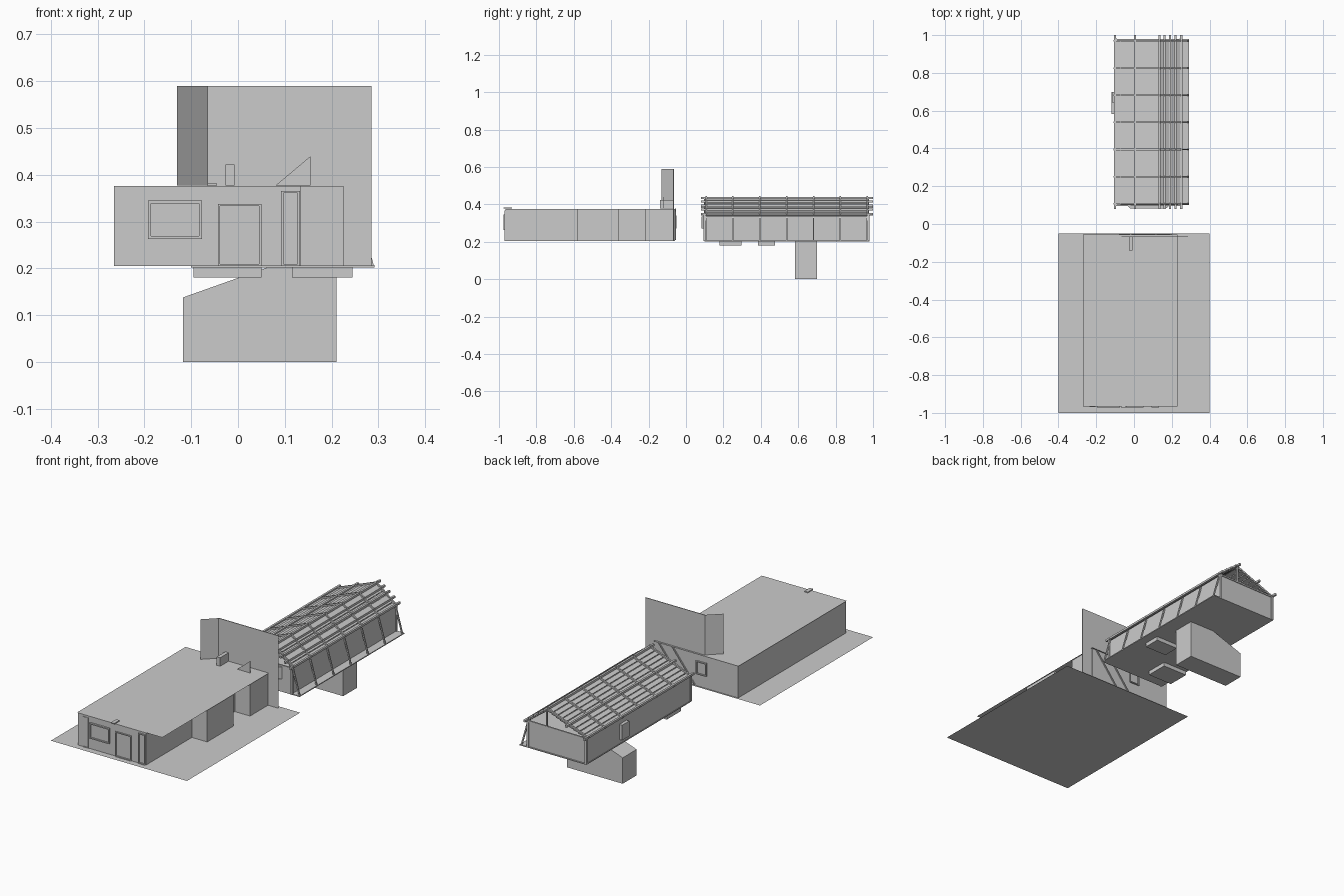
import bpy, bmesh
from mathutils import Vector

if "Cube" in bpy.data.objects:
    bpy.data.objects.remove(bpy.data.objects["Cube"])


def make(name, verts, faces):
    me = bpy.data.meshes.new(name)
    me.from_pydata([tuple(v) for v in verts], [], faces)
    bm = bmesh.new()
    bm.from_mesh(me)
    bmesh.ops.recalc_face_normals(bm, faces=bm.faces)
    bm.to_mesh(me)
    bm.free()
    ob = bpy.data.objects.new(name, me)
    bpy.context.collection.objects.link(ob)
    return ob


def prism(name, base, offset):
    # extrude a closed polygon along an offset
    n = len(base)
    verts = [Vector(p) for p in base] + [Vector(p) + Vector(offset) for p in base]
    faces = [list(range(n)), list(range(n, 2 * n))]
    faces += [[i, (i + 1) % n, n + (i + 1) % n, n + i] for i in range(n)]
    return make(name, verts, faces)


def box(name, x0, x1, y0, y1, z0, z1):
    return prism(name, [(x0, y0, z0), (x1, y0, z0), (x1, y1, z0), (x0, y1, z0)], (0, 0, z1 - z0))


def sheet(name, x0, x1, y0, y1, z):
    ob = make(name, [(x0, y0, z), (x1, y0, z), (x1, y1, z), (x0, y1, z)], [[0, 1, 2, 3]])
    if ob.data.polygons[0].normal.z < 0:
        ob.data.flip_normals()
    return ob


def beam(name, a, b, w=0.008, h=0.008):
    # rectangular bar between two points
    a, b = Vector(a), Vector(b)
    d = (b - a).normalized()
    side = d.cross(Vector((0, 0, 1))).normalized()
    up = side.cross(d)
    return prism(name, [a + side * sx * w / 2 + up * sz * h / 2
                        for sx, sz in ((-1, -1), (1, -1), (1, 1), (-1, 1))], b - a)


def frame(name, x0, x1, z0, z1, y, t=0.006, depth=0.01):
    box(name + "_left", x0, x0 + t, y - depth, y, z0, z1)
    box(name + "_right", x1 - t, x1, y - depth, y, z0, z1)
    box(name + "_top", x0, x1, y - depth, y, z1 - t, z1)
    box(name + "_bottom", x0, x1, y - depth, y, z0, z0 + t)


FLOOR, TOP = 0.205, 0.377

# front house: ground sheet, stepped walls, flat roof
sheet("ground_sheet", -0.4, 0.4, -1.0, -0.05, FLOOR)
plan = [(-0.265, -0.965), (0.135, -0.965), (0.135, -0.58), (0.225, -0.58), (0.225, -0.36),
        (0.135, -0.36), (0.135, -0.22), (0.225, -0.22), (0.225, -0.06), (-0.265, -0.06)]
prism("front_house_walls", [(x, y, FLOOR) for x, y in plan], (0, 0, TOP - 0.001 - FLOOR))
sheet("front_house_roof", -0.27, 0.23, -0.965, -0.055, TOP)

# front house: windows and doors
frame("front_window", -0.192, -0.077, 0.263, 0.345, -0.965)
box("front_window_pane", -0.187, -0.082, -0.968, -0.964, 0.268, 0.34)
frame("front_door", -0.043, 0.05, FLOOR, 0.338, -0.965, 0.005, 0.006)
frame("narrow_door", 0.092, 0.132, FLOOR, 0.366, -0.965, 0.005, 0.006)
frame("wall_panel", -0.235, -0.203, FLOOR, 0.366, -0.965, 0.003, 0.003)
box("window_awning", -0.065, -0.045, -0.975, -0.93, TOP, TOP + 0.005)
box("side_door", 0.135, 0.139, -0.32, -0.26, FLOOR, 0.335)
frame("rear_window", -0.08, -0.02, 0.27, 0.34, -0.052, 0.005, 0.008)

# tall screen wall with angled wing, and its rear braces
screen = [(-0.13, -0.13, TOP), (-0.065, -0.068, TOP), (-0.065, -0.068, 0.59), (-0.13, -0.13, 0.59)]
make("screen_wing", screen, [[0, 1, 2, 3]])
box("screen_wall", -0.065, 0.285, -0.069, -0.065, FLOOR, 0.59)
for i, x in enumerate((0.12, 0.2)):
    beam(f"screen_brace_{i}", (x, -0.057, 0.375), (x - 0.13, -0.057, 0.21), 0.006, 0.006)

# small roof fittings
box("roof_duct", -0.027, -0.007, -0.14, -0.068, TOP, 0.422)
prism("roof_gusset", [(0.08, -0.12, TOP), (0.155, -0.12, TOP), (0.155, -0.12, 0.44)], (0, 0.002, 0))

# rear lodge: floor, body and gabled roof
EAVE_L, EAVE_R, RIDGE = (-0.1, 0.338), (0.25, 0.342), (0.135, 0.428)
Y0, Y1 = 0.1, 0.975
box("lodge_floor", -0.1, 0.292, Y0, 0.98, 0.202, 0.207)
section = [(-0.098, FLOOR), (0.248, FLOOR), (0.248, 0.338), (-0.098, 0.334)]
prism("lodge_walls", [(x, Y0, z) for x, z in section], (0, Y1 - Y0, 0))


def on_slope(eave, t, lift=0.0):
    return eave[0] + (RIDGE[0] - eave[0]) * t, eave[1] + (RIDGE[1] - eave[1]) * t + lift


# overlapping roof boards on both slopes, purlins and rafters
for side, eave, boards, purlins in (("left", EAVE_L, 9, (0.0, 0.45, 1.0)),
                                    ("right", EAVE_R, 6, (0.0, 0.27, 0.52, 0.77))):
    for i in range(boards):
        xa, za = on_slope(eave, i / boards, 0.004)
        xb, zb = on_slope(eave, (i + 1) / boards, -0.001)
        prism(f"{side}_roof_board_{i}", [(xa, Y0, za), (xb, Y0, zb), (xb, Y0, zb - 0.004),
                                         (xa, Y0, za - 0.004)], (0, Y1 - Y0, 0))
    for i, t in enumerate(purlins):
        x, z = on_slope(eave, t, 0.007)
        beam(f"{side}_purlin_{i}", (x, 0.08, z), (x, 1.0, z), 0.011, 0.011)
    for i in range(7):
        y = 0.107 + i * 0.1437
        a, b = on_slope(eave, -0.03, 0.007), on_slope(eave, 1.03, 0.009)
        beam(f"{side}_rafter_{i}", (a[0], y, a[1]), (b[0], y, b[1]), 0.008, 0.008)

# gable tie beams, corner posts and side struts
for i, y in enumerate((Y0, Y1)):
    beam(f"gable_tie_{i}", (-0.1, y, 0.338), (0.25, y, 0.342))
    beam(f"gable_post_{i}", (0.135, y, 0.34), (0.1351, y, 0.43))
    for j, x in enumerate((-0.096, 0.246)):
        box(f"corner_post_{i}_{j}", x - 0.006, x + 0.006, y - 0.006, y + 0.006, FLOOR, 0.345)
for i in range(7):
    y = 0.107 + i * 0.1437
    beam(f"side_strut_{i}", (0.287, y, FLOOR), (0.25, y, 0.335), 0.007, 0.007)

# lodge front bay and side hatch
prism("front_bay", [(-0.04, Y0, 0.27), (-0.02, 0.083, 0.27), (0.17, 0.083, 0.27), (0.19, Y0, 0.27)],
      (0, 0, 0.065))
box("side_hatch", -0.115, -0.095, 0.64, 0.70, 0.23, 0.31)

# underside: stairwell and two shallow pits
stair = [(-0.118, 0), (0.21, 0), (0.21, 0.204), (0.068, 0.204), (-0.118, 0.138)]
prism("stairwell", [(x, 0.583, z) for x, z in stair], (0, 0.117, 0))
box("pit_front", -0.095, 0.05, 0.178, 0.297, 0.181, 0.204)
box("pit_rear", 0.115, 0.245, 0.385, 0.475, 0.181, 0.204)
